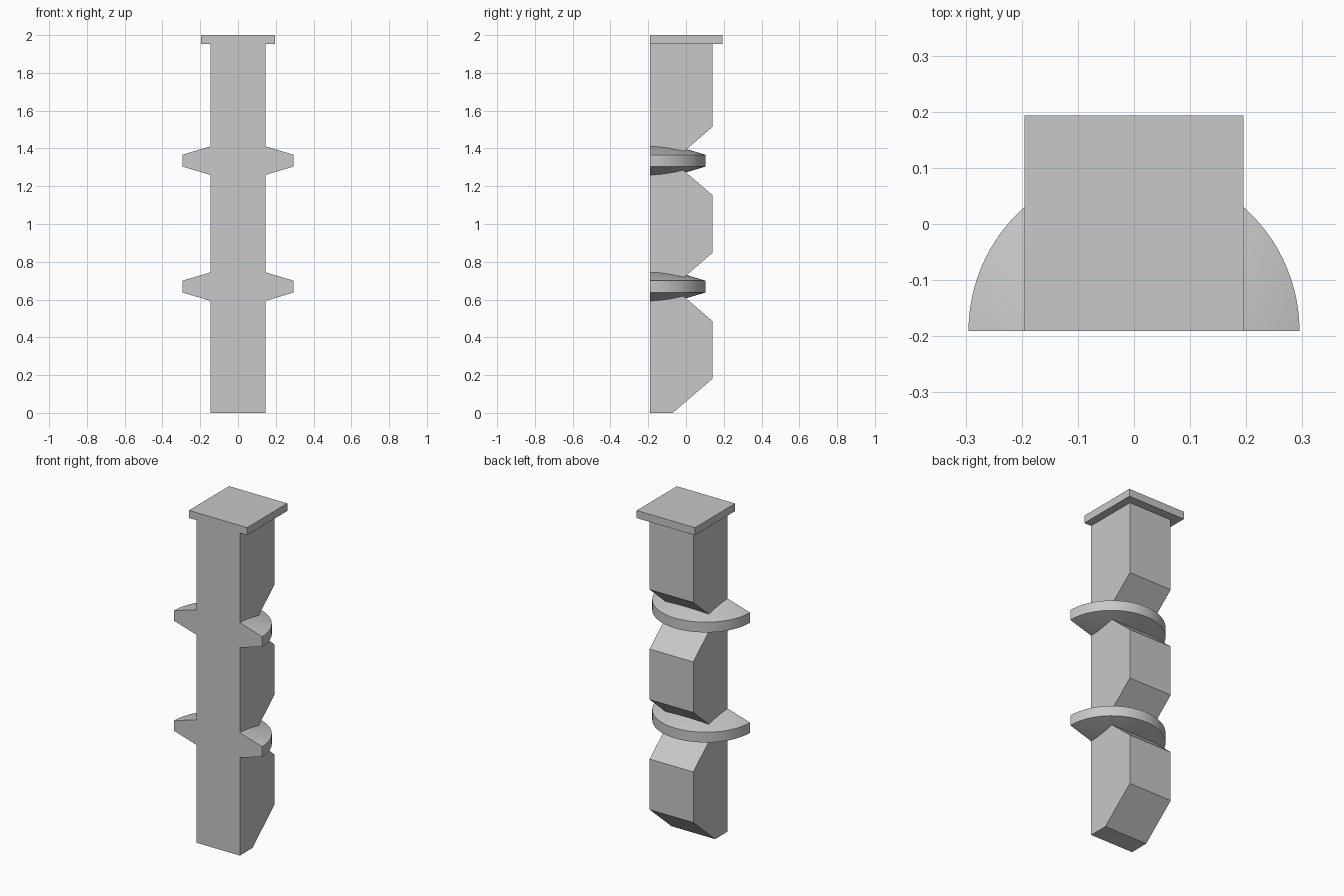
import bpy, bmesh, math
from mathutils import Vector

if "Cube" in bpy.data.objects:
    bpy.data.objects.remove(bpy.data.objects["Cube"])

# One plain grey for everything
grey = bpy.data.materials.new("plain grey")
grey.use_nodes = True
colour = (0.58, 0.58, 0.58, 1)
grey.diffuse_color = colour
grey.node_tree.nodes["Principled BSDF"].inputs["Base Color"].default_value = colour

FRONT, BACK, ROOT = -0.191, 0.139, -0.07
PITCH = 2 / 3


def finish(bm, name):
    bmesh.ops.recalc_face_normals(bm, faces=bm.faces)
    mesh = bpy.data.meshes.new(name)
    bm.to_mesh(mesh)
    bm.free()
    mesh.materials.append(grey)
    obj = bpy.data.objects.new(name, mesh)
    bpy.context.collection.objects.link(obj)
    return obj


def extrude_side(name, outline, half_width):
    """Extrude a (y, z) outline across x."""
    bm = bmesh.new()
    face = bm.faces.new([bm.verts.new((-half_width, y, z)) for y, z in outline])
    out = bmesh.ops.extrude_face_region(bm, geom=[face])
    verts = [g for g in out["geom"] if isinstance(g, bmesh.types.BMVert)]
    bmesh.ops.translate(bm, verts=verts, vec=(2 * half_width, 0, 0))
    return finish(bm, name)


def half_disc(name, z):
    """Half of a double-cone flange, closed by a flat front."""
    bm = bmesh.new()
    section = [(0, 0.119), (0.295, 0.031), (0.295, -0.031), (0, -0.119)]
    verts = [bm.verts.new((r, FRONT, z + h)) for r, h in section]
    edges = [bm.edges.new(pair) for pair in zip(verts, verts[1:])]
    bmesh.ops.spin(bm, geom=verts + edges, cent=Vector((0, FRONT, z)),
                   axis=Vector((0, 0, 1)), angle=math.pi, steps=48)
    bmesh.ops.remove_doubles(bm, verts=bm.verts, dist=0.0001)
    bmesh.ops.holes_fill(bm, edges=[e for e in bm.edges if e.is_boundary], sides=0)
    obj = finish(bm, name)
    bpy.ops.object.select_all(action='DESELECT')
    obj.select_set(True)
    bpy.context.view_layer.objects.active = obj
    bpy.ops.object.shade_smooth_by_angle(angle=math.radians(30))


# Post with bevelled foot and two V notches at the back
outline = [(FRONT, 0), (ROOT, 0)]
for i in range(3):
    base = i * PITCH
    outline.append((BACK, base + 0.18))
    if i < 2:
        outline += [(BACK, base + PITCH - 0.18), (ROOT, base + PITCH)]
outline += [(BACK, 1.955), (FRONT, 1.955)]
extrude_side("post", outline, 0.146)

# Flat cap on top
extrude_side("cap", [(FRONT, 1.954), (0.193, 1.954), (0.193, 2), (FRONT, 2)], 0.195)

# Half-round flanges seated in the notches
for label, level in (("lower_flange", 1), ("upper_flange", 2)):
    half_disc(label, level * PITCH + 0.002)
